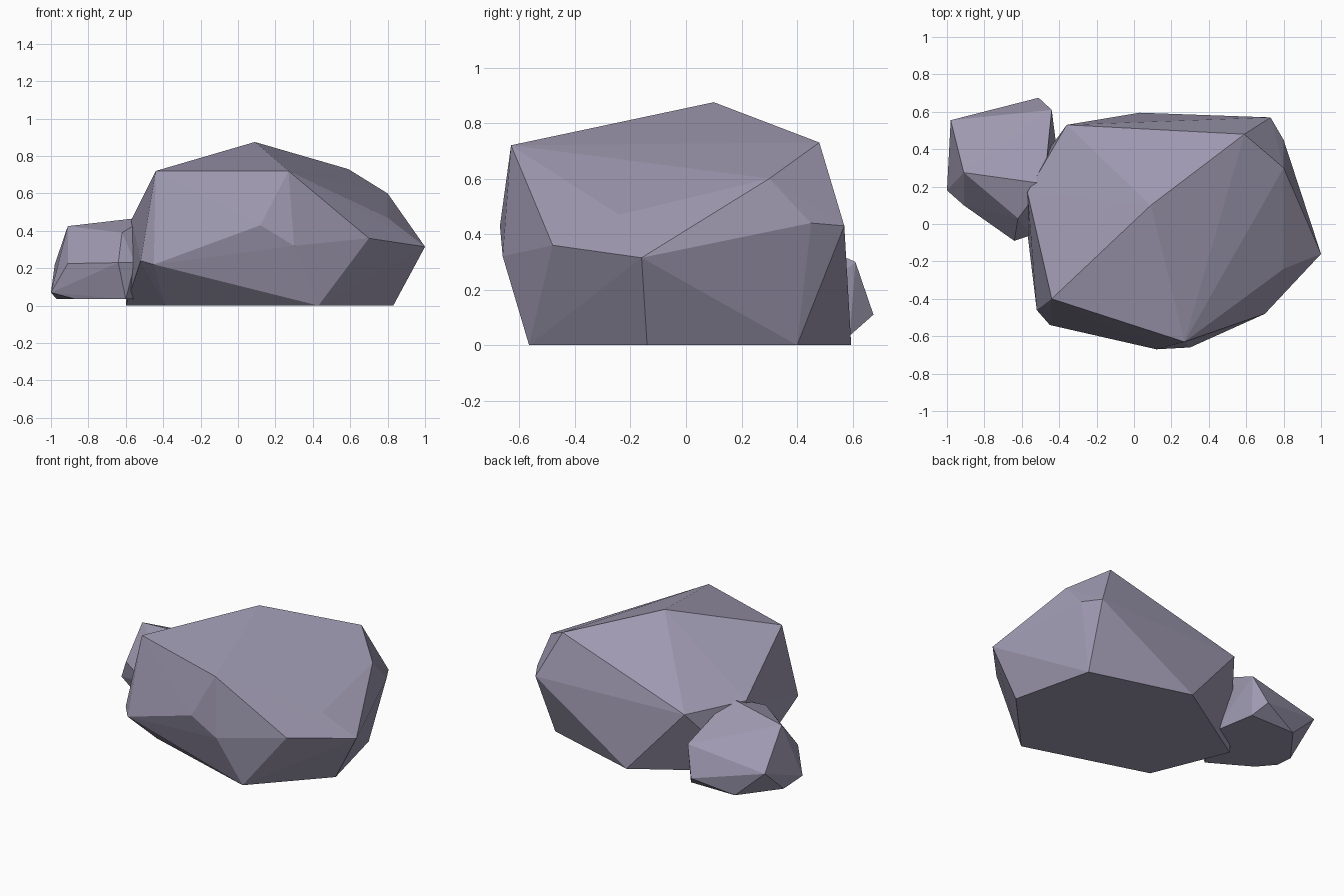
import bpy
import bmesh

cube = bpy.data.objects.get("Cube")
if cube:
    bpy.data.objects.remove(cube, do_unlink=True)

# One flat stone colour
stone = bpy.data.materials.new("violet_grey_stone")
stone.use_nodes = True
colour = (0.34, 0.315, 0.43, 1.0)
stone.diffuse_color = colour
shader = next(n for n in stone.node_tree.nodes if n.type == "BSDF_PRINCIPLED")
shader.inputs["Base Color"].default_value = colour
shader.inputs["Roughness"].default_value = 0.9


def faceted_rock(name, *rings):
    """Wrap a convex, flat-faced rock around rings of corner points."""
    bm = bmesh.new()
    for ring in rings:
        for corner in ring:
            bm.verts.new(corner)
    hull = bmesh.ops.convex_hull(bm, input=bm.verts[:])
    unused = {v for v in hull["geom_interior"] if isinstance(v, bmesh.types.BMVert)}
    bmesh.ops.delete(bm, geom=list(unused), context="VERTS")
    bmesh.ops.recalc_face_normals(bm, faces=bm.faces[:])
    mesh = bpy.data.meshes.new(name)
    bm.to_mesh(mesh)
    bm.free()
    mesh.materials.append(stone)
    rock = bpy.data.objects.new(name, mesh)
    bpy.context.collection.objects.link(rock)
    return rock


# Large boulder: ground outline, widest girdle, shoulders and peak
boulder_base = [(0.83, -0.14, 0), (0.70, 0.40, 0), (0.03, 0.595, 0),
                (-0.60, 0.20, 0), (-0.39, -0.31, 0), (0.43, -0.565, 0)]
boulder_girdle = [(1.0, -0.16, 0.315), (0.70, -0.48, 0.36), (0.30, -0.66, 0.32),
                  (0.12, -0.67, 0.43), (-0.45, -0.54, 0.22), (-0.52, -0.46, 0.24),
                  (-0.57, 0.17, 0.46), (-0.36, 0.53, 0.445),
                  (0.73, 0.57, 0.43), (0.80, 0.45, 0.44)]
boulder_top = [(0.27, -0.63, 0.72), (-0.44, -0.40, 0.72), (0.59, 0.48, 0.73),
               (0.80, 0.30, 0.60), (0.80, -0.24, 0.47), (0.09, 0.10, 0.875)]
faceted_rock("large_boulder", boulder_base, boulder_girdle, boulder_top)

# Small rock leaning into the boulder's back corner
small_base = [(-0.97, 0.34, 0.035), (-0.87, 0.12, 0.035), (-0.60, -0.04, 0.035),
              (-0.40, 0.30, 0.035), (-0.45, 0.59, 0.035), (-0.78, 0.59, 0.035)]
small_girdle = [(-1.0, 0.18, 0.07), (-0.91, 0.10, 0.225), (-0.64, -0.09, 0.23),
                (-0.55, -0.06, 0.23), (-0.51, 0.675, 0.11), (-0.98, 0.555, 0.22)]
small_top = [(-0.91, 0.275, 0.425), (-0.62, 0.03, 0.39),
             (-0.48, 0.215, 0.475), (-0.44, 0.61, 0.30)]
faceted_rock("small_rock", small_base, small_girdle, small_top)
